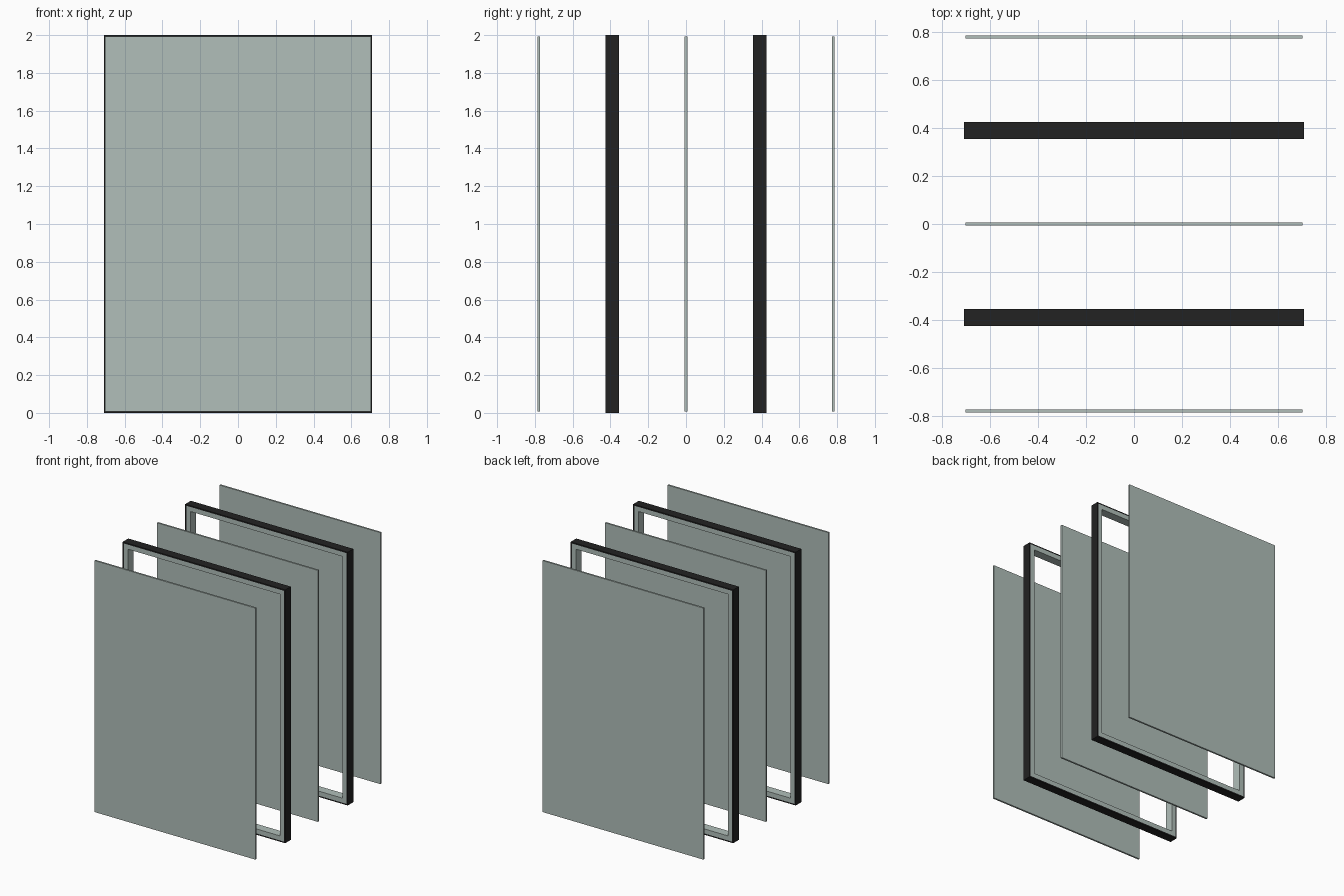
import bpy
import bmesh

if "Cube" in bpy.data.objects:
    bpy.data.objects.remove(bpy.data.objects["Cube"])


def material(name, rgb):
    m = bpy.data.materials.new(name)
    m.diffuse_color = (*rgb, 1.0)
    m.use_nodes = True
    m.node_tree.nodes["Principled BSDF"].inputs["Base Color"].default_value = m.diffuse_color
    return m


glass = material("pale grey green", (0.44, 0.52, 0.49))
black = material("sealant black", (0.016, 0.016, 0.016))

CENTRE_Z = 1.0
HALF_W, HALF_H = 0.71, 1.0      # outer half size of the edge seal
SEAL = 0.010                    # seal thickness around the spacer
BAR = 0.036                     # spacer bar width
FRAME_DEPTH, PANE_DEPTH = 0.07, 0.014


def finish(name, bm, y, mat):
    bmesh.ops.recalc_face_normals(bm, faces=bm.faces)
    mesh = bpy.data.meshes.new(name)
    bm.to_mesh(mesh)
    bm.free()
    mesh.materials.append(mat)
    obj = bpy.data.objects.new(name, mesh)
    obj.location = (0, y, CENTRE_Z)
    bpy.context.collection.objects.link(obj)
    return obj


def pane(name, y):
    """Thin rectangular sheet, slightly smaller than the seal."""
    bm = bmesh.new()
    bmesh.ops.create_cube(bm, size=1.0)
    bmesh.ops.scale(bm, verts=bm.verts,
                    vec=(2 * (HALF_W - 0.007), PANE_DEPTH, 2 * (HALF_H - 0.007)))
    return finish(name, bm, y, glass)


def ring(name, y, inset, width, mat):
    """Rectangular tube with mitred corners, swept from a four-point section."""
    bm = bmesh.new()
    d = FRAME_DEPTH / 2
    loops = []
    for sx, sz in ((-1, -1), (1, -1), (1, 1), (-1, 1)):
        section = ((inset, -d), (inset, d), (inset + width, d), (inset + width, -d))
        loops.append([bm.verts.new((sx * (HALF_W - i), yy, sz * (HALF_H - i)))
                      for i, yy in section])
    for c in range(4):
        a, b = loops[c], loops[(c + 1) % 4]
        for k in range(4):
            n = (k + 1) % 4
            bm.faces.new((a[k], a[n], b[n], b[k]))
    return finish(name, bm, y, mat)


# Three glass sheets, spread apart
for label, y in (("front", -0.78), ("middle", 0.0), ("back", 0.78)):
    pane(label + "_glass_pane", y)

# Two spacer frames, each wrapped in a black edge seal
for label, y in (("front", -0.39), ("back", 0.39)):
    ring(label + "_edge_seal", y, 0.0, SEAL, black)
    ring(label + "_spacer_bar", y, SEAL, BAR, glass)
